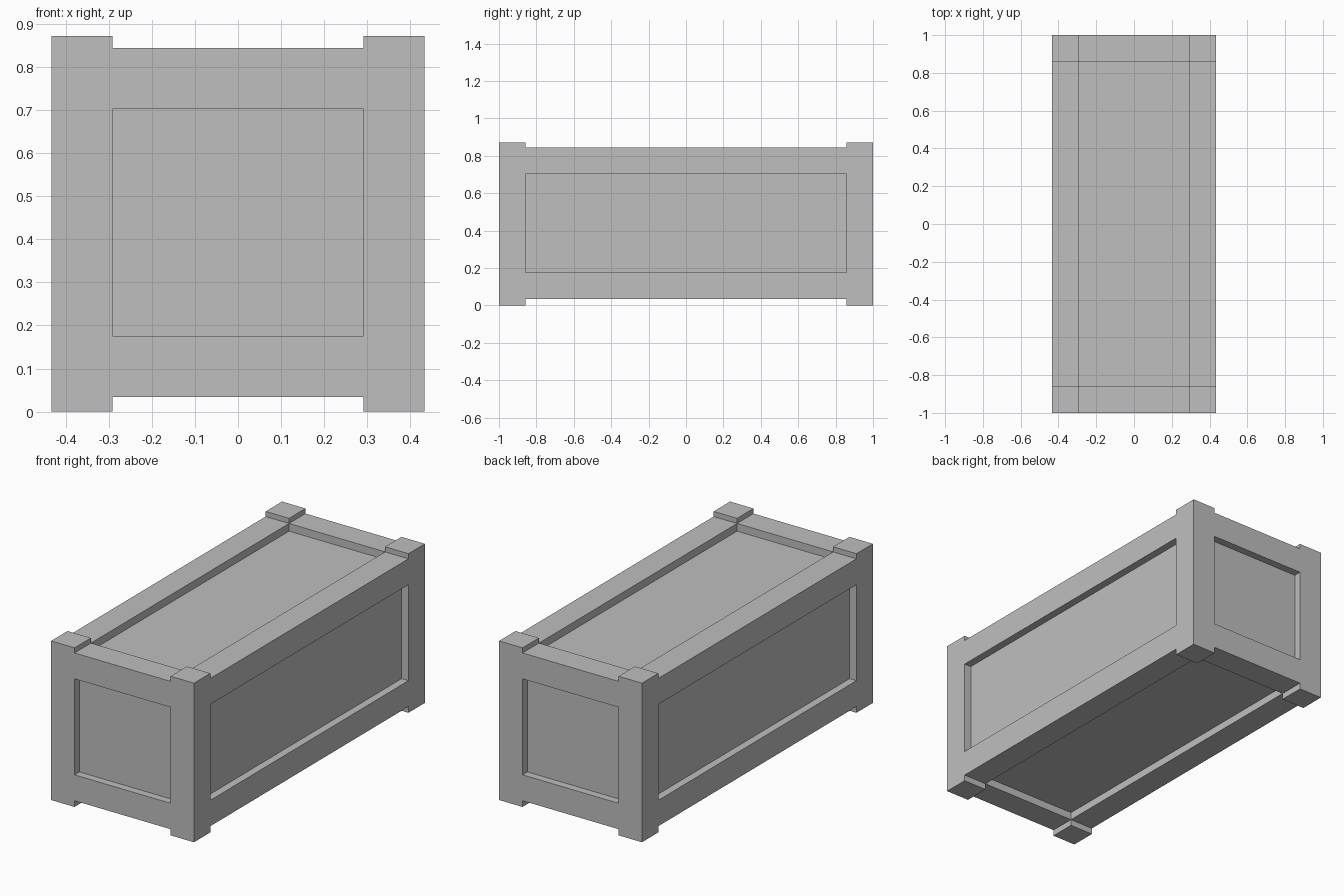
import bpy, bmesh
from mathutils import Vector
from itertools import product

if "Cube" in bpy.data.objects:
    bpy.data.objects.remove(bpy.data.objects["Cube"], do_unlink=True)

grey = bpy.data.materials.new("plain_grey")
grey.use_nodes = True
colour = (0.52, 0.52, 0.52, 1)
grey.diffuse_color = colour
grey.node_tree.nodes["Principled BSDF"].inputs["Base Color"].default_value = colour

# Overall sizes
HALF_X, HALF_Y, HEIGHT = 0.433, 1.0, 0.872
BAR = 0.142      # thickness of posts and rails
STEP = 0.028     # how far posts stand past the rails
RECESS = 0.042   # depth of the panels behind the frame
LOW, HIGH = 0.034, HEIGHT - STEP


def add_object(name, bm):
    bmesh.ops.recalc_face_normals(bm, faces=bm.faces)
    mesh = bpy.data.meshes.new(name)
    bm.to_mesh(mesh)
    bm.free()
    mesh.materials.append(grey)
    obj = bpy.data.objects.new(name, mesh)
    bpy.context.collection.objects.link(obj)


# Frame: corner posts and flush rails, skinned as one solid from a block layout
cuts = (
    [-HALF_X, BAR - HALF_X, HALF_X - BAR, HALF_X],
    [-HALF_Y, BAR - HALF_Y, HALF_Y - BAR, HALF_Y],
    [0, LOW, LOW + BAR, HIGH - BAR, HIGH, HEIGHT],
)


def filled(i, j, k):
    if not (0 <= i < 3 and 0 <= j < 3 and 0 <= k < 5):
        return False
    sides = (i != 1) + (j != 1)
    if k in (1, 3):            # rail layers
        return sides >= 1
    return sides == 2          # post only


bm = bmesh.new()
for cell in product(range(3), range(3), range(5)):
    if not filled(*cell):
        continue
    for axis, side in product(range(3), (0, 1)):
        beside = list(cell)
        beside[axis] += 2 * side - 1
        if filled(*beside):
            continue
        corners = []
        for u, v in ((0, 0), (1, 0), (1, 1), (0, 1)):
            at = list(cell)
            at[axis] += side
            at[(axis + 1) % 3] += u
            at[(axis + 2) % 3] += v
            corners.append(bm.verts.new([cuts[a][at[a]] for a in range(3)]))
        bm.faces.new(corners)
bmesh.ops.remove_doubles(bm, verts=bm.verts, dist=0.0001)
bmesh.ops.dissolve_limit(bm, angle_limit=0.01, verts=bm.verts, edges=bm.edges)
add_object("frame", bm)

# Recessed panels on all six sides, as one inner box
bm = bmesh.new()
bmesh.ops.create_cube(bm, size=1)
size = Vector((2 * HALF_X, 2 * HALF_Y, HIGH - LOW)) - Vector((2 * RECESS,) * 3)
bmesh.ops.scale(bm, vec=size, verts=bm.verts)
bmesh.ops.translate(bm, vec=(0, 0, (LOW + HIGH) / 2), verts=bm.verts)
add_object("inner_panels", bm)
